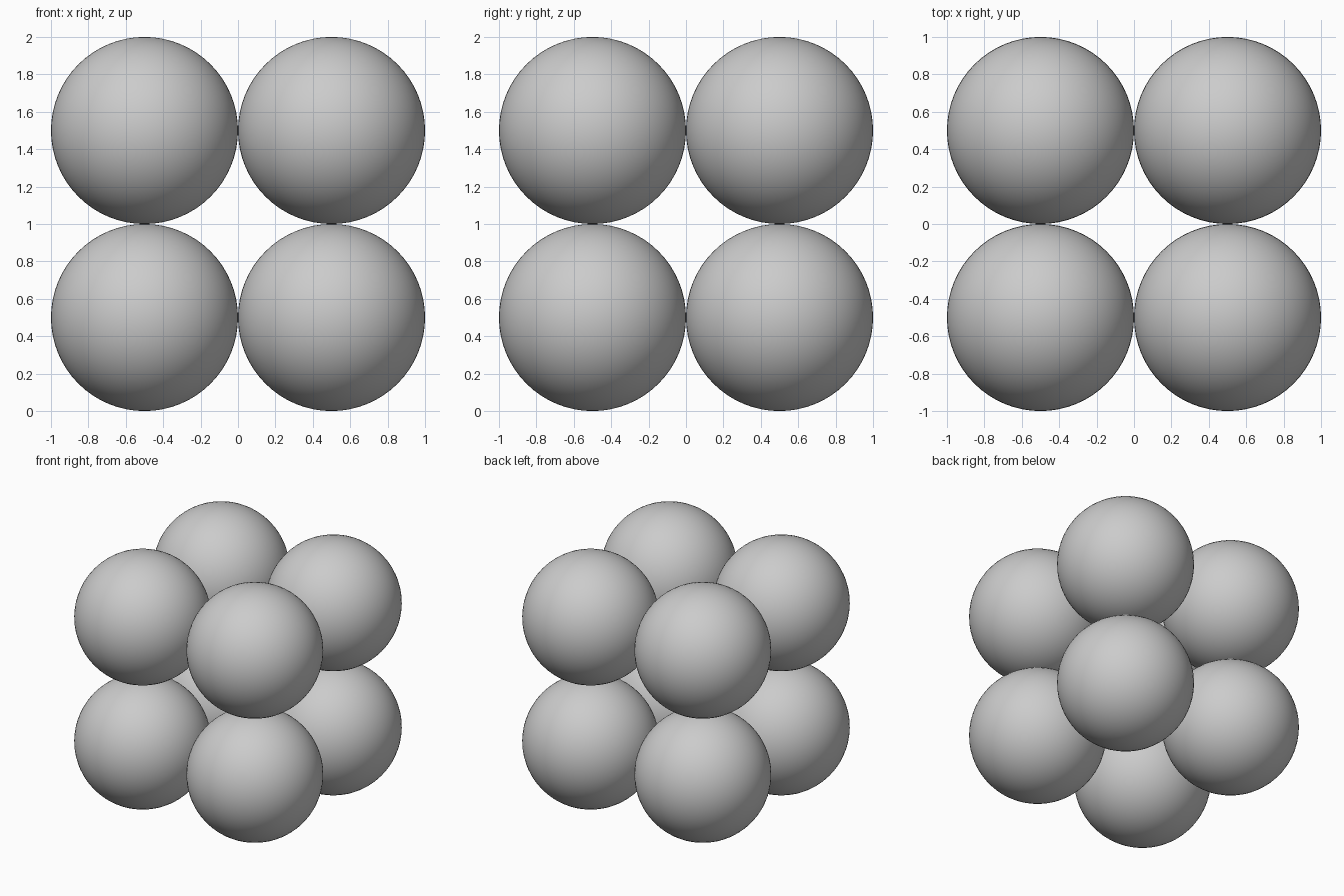
import bpy

if "Cube" in bpy.data.objects:
    bpy.data.objects.remove(bpy.data.objects["Cube"])

# Eight touching balls stacked two by two by two
for level, z in (("lower", 0.5), ("upper", 1.5)):
    for depth, y in (("front", -0.5), ("back", 0.5)):
        for side, x in (("left", -0.5), ("right", 0.5)):
            bpy.ops.mesh.primitive_uv_sphere_add(
                segments=64, ring_count=32, radius=0.5, location=(x, y, z))
            ball = bpy.context.object
            ball.name = f"{level}_{depth}_{side}_ball"
            bpy.ops.object.shade_smooth()
